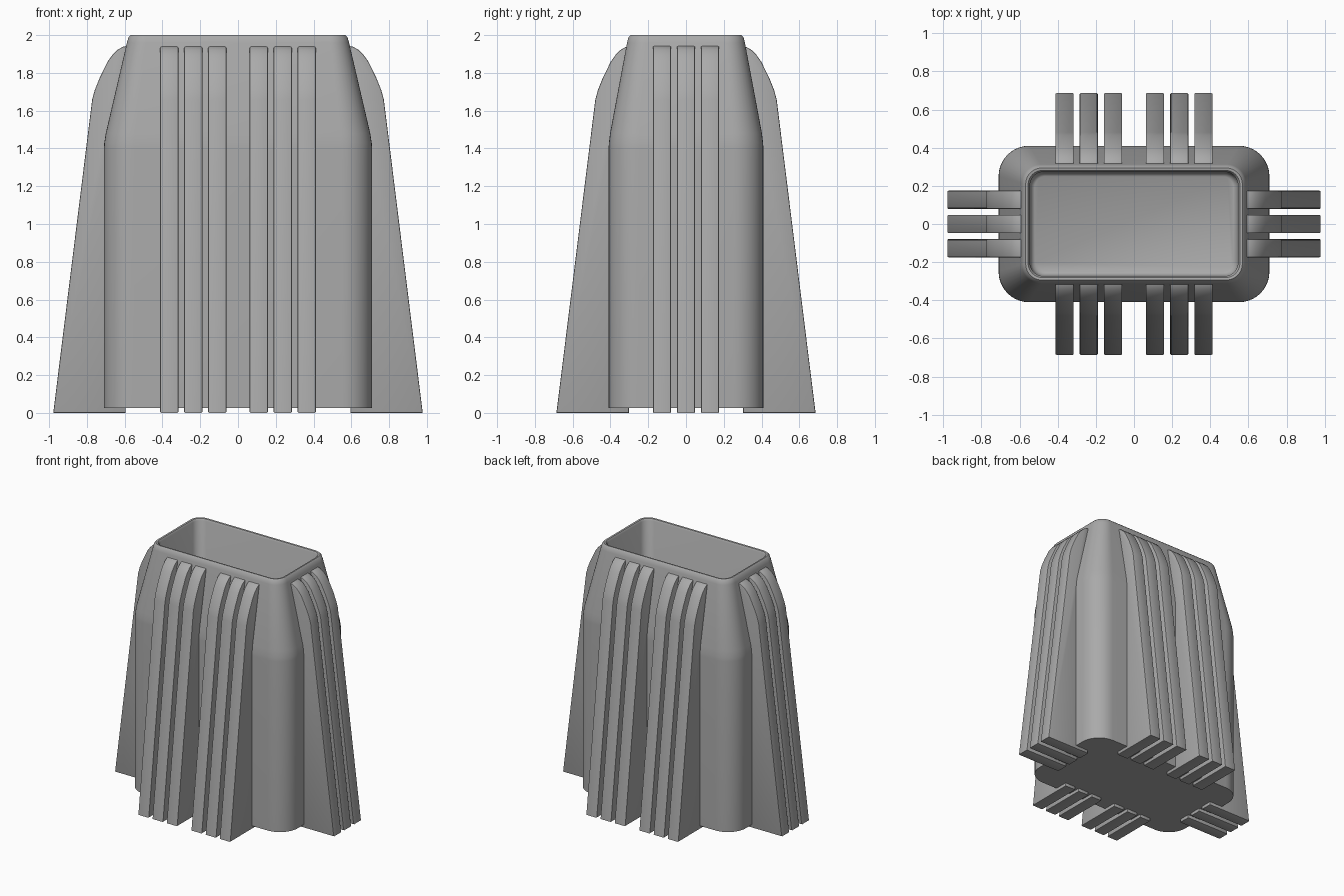
import bpy, bmesh, math
from mathutils import Matrix

cube = bpy.data.objects.get("Cube")
if cube:
    bpy.data.objects.remove(cube, do_unlink=True)

grey = bpy.data.materials.new("grey")
grey.use_nodes = True
COLOUR = (0.4, 0.4, 0.4, 1)
grey.diffuse_color = COLOUR
grey.node_tree.nodes["Principled BSDF"].inputs["Base Color"].default_value = COLOUR


def finish(bm, name, angle):
    """Turn a bmesh into a grey object, smooth except at sharp edges."""
    bmesh.ops.recalc_face_normals(bm, faces=bm.faces)
    mesh = bpy.data.meshes.new(name)
    bm.to_mesh(mesh)
    bm.free()
    mesh.materials.append(grey)
    obj = bpy.data.objects.new(name, mesh)
    bpy.context.collection.objects.link(obj)
    bpy.ops.object.select_all(action='DESELECT')
    obj.select_set(True)
    bpy.context.view_layer.objects.active = obj
    bpy.ops.object.shade_smooth_by_angle(angle=math.radians(angle))
    return obj


def rounded_ring(bm, hx, hy, r, z, steps=10):
    """Rounded rectangle of vertices at height z."""
    ring = []
    for corner, (sx, sy) in enumerate([(1, 1), (-1, 1), (-1, -1), (1, -1)]):
        for i in range(steps + 1):
            a = math.radians(90) * (corner + i / steps)
            ring.append(bm.verts.new((sx * (hx - r) + r * math.cos(a),
                                      sy * (hy - r) + r * math.sin(a), z)))
    return ring


# Hollow body: half width, half depth, corner radius, height, outside then inside
SECTIONS = [
    (0.71, 0.41, 0.16, 0.025), (0.71, 0.41, 0.16, 1.40),
    (0.708, 0.408, 0.16, 1.43), (0.70, 0.402, 0.155, 1.48),
    (0.588, 0.312, 0.10, 1.96), (0.580, 0.305, 0.095, 1.988),
    (0.568, 0.294, 0.085, 2.0), (0.555, 0.281, 0.075, 1.998),
    (0.545, 0.273, 0.07, 1.985), (0.543, 0.271, 0.07, 0.11),
    (0.535, 0.263, 0.065, 0.09), (0.52, 0.25, 0.055, 0.08),
]
bm = bmesh.new()
rings = [rounded_ring(bm, *s) for s in SECTIONS]
for low, high in zip(rings, rings[1:]):
    for i in range(len(low)):
        j = (i + 1) % len(low)
        bm.faces.new((low[i], low[j], high[j], high[i]))
bm.faces.new(rings[0])
bm.faces.new(rings[-1])
finish(bm, "body", 40)

# Buttress fins: side outline as distance outward and height
FIN = [(0.595, 0), (0.978, 0), (0.772, 1.66), (0.758, 1.71), (0.732, 1.775),
       (0.69, 1.86), (0.665, 1.895), (0.638, 1.922), (0.61, 1.938), (0.59, 1.942)]
WIDTH, PITCH = 0.096, 0.127


def add_fin(name, along, shift, turn):
    """Extruded fin, moved inward by shift, then turned about z."""
    bm = bmesh.new()
    face = bm.faces.new([bm.verts.new((x - shift, along - WIDTH / 2, z)) for x, z in FIN])
    out = bmesh.ops.extrude_face_region(bm, geom=[face])
    moved = [v for v in out["geom"] if isinstance(v, bmesh.types.BMVert)]
    bmesh.ops.translate(bm, vec=(0, WIDTH, 0), verts=moved)
    bmesh.ops.recalc_face_normals(bm, faces=bm.faces)
    sides = [e for e in bm.edges if abs(e.verts[0].co.y - e.verts[1].co.y) < 1e-5]
    bmesh.ops.bevel(bm, geom=sides, offset=0.006, segments=2, affect='EDGES', profile=0.5)
    bmesh.ops.rotate(bm, verts=bm.verts, cent=(0, 0, 0),
                     matrix=Matrix.Rotation(math.radians(turn), 3, 'Z'))
    finish(bm, name, 35)


for k in (-1, 0, 1):
    for side, turn in (("left", 0), ("right", 180)):
        add_fin(f"{side}_fin_{k + 2}", k * PITCH, 0, turn)
    for side, turn in (("back", 90), ("front", 270)):
        for group, sign in (("a", -1), ("b", 1)):
            add_fin(f"{side}_fin_{group}_{k + 2}", sign * 0.237 + k * PITCH, 0.292, turn)
